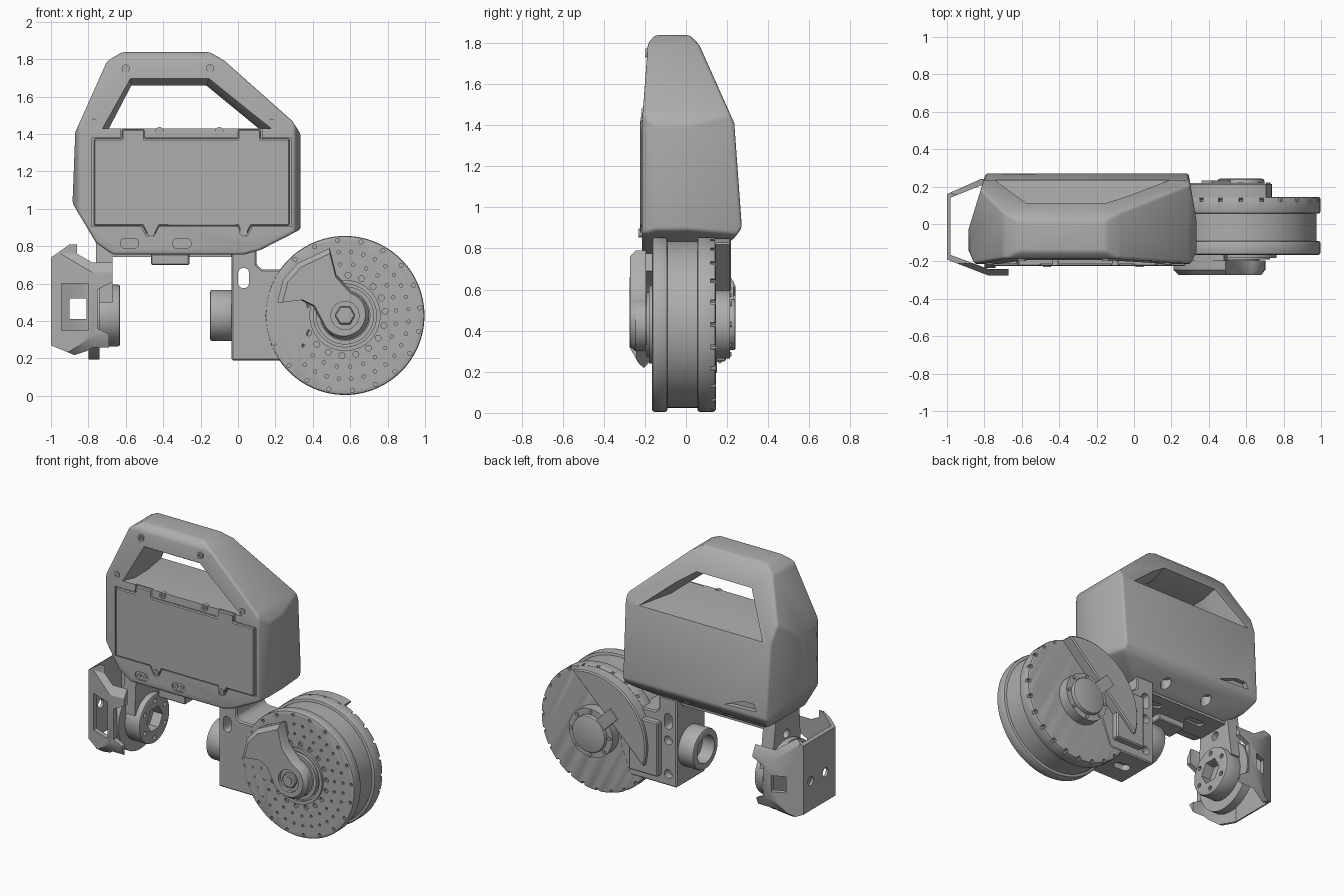
import bpy, bmesh
from math import cos, sin, pi, radians
from mathutils import Vector

if "Cube" in bpy.data.objects:
    bpy.data.objects.remove(bpy.data.objects["Cube"])

grey = bpy.data.materials.new("mid_grey")
grey.use_nodes = True
grey.diffuse_color = (0.42, 0.42, 0.42, 1)
grey.node_tree.nodes["Principled BSDF"].inputs["Base Color"].default_value = (0.42, 0.42, 0.42, 1)
parts = []


def place(axis, u, v, d):
    return {"x": (d, u, v), "y": (u, d, v), "z": (u, v, d)}[axis]


def loft(name, axis, sections):
    """Skin through (depth, outline) sections stacked along an axis."""
    bm = bmesh.new()
    rings = [[bm.verts.new(place(axis, u, v, d)) for u, v in pts] for d, pts in sections]
    n = len(rings[0])
    for a, b in zip(rings, rings[1:]):
        for i in range(n):
            bm.faces.new((a[i], a[(i + 1) % n], b[(i + 1) % n], b[i]))
    bm.faces.new(rings[0])
    bm.faces.new(rings[-1])
    bmesh.ops.recalc_face_normals(bm, faces=bm.faces)
    me = bpy.data.meshes.new(name)
    bm.to_mesh(me)
    bm.free()
    ob = bpy.data.objects.new(name, me)
    bpy.context.collection.objects.link(ob)
    me.materials.append(grey)
    parts.append(ob)
    return ob


def prism(name, axis, pts, a, b):
    return loft(name, axis, [(a, pts), (b, pts)])


def circle(u, v, r, n=64, start=0, end=2 * pi):
    return [(u + r * cos(start + (end - start) * i / n), v + r * sin(start + (end - start) * i / n)) for i in range(n)]


def rect(u0, u1, v0, v1):
    return [(u0, v0), (u1, v0), (u1, v1), (u0, v1)]


def slot(u, v, hu, hv, n=12):
    r = min(hu, hv)
    return [(u + r * cos(t) + (hu - r) * (1 if cos(t) > 0 else -1),
             v + r * sin(t) + (hv - r) * (1 if sin(t) > 0 else -1))
            for t in [2 * pi * (i + 0.5) / n for i in range(n)]]


def apply(ob, mod):
    bpy.context.view_layer.objects.active = ob
    bpy.ops.object.modifier_apply(modifier=mod.name)


def boolean(ob, op, *cutters):
    for c in cutters:
        mod = ob.modifiers.new("cut", "BOOLEAN")
        mod.operation, mod.solver, mod.object = op, "EXACT", c
        apply(ob, mod)
        parts.remove(c)
        bpy.data.objects.remove(c)


def bevel(ob, width, segments=2, angle=30):
    mod = ob.modifiers.new("bevel", "BEVEL")
    mod.width, mod.segments, mod.limit_method = width, segments, "ANGLE"
    mod.angle_limit = radians(angle)
    apply(ob, mod)
    return ob


def merge(name, obs):
    """Join separate solids into one object."""
    bm = bmesh.new()
    for o in obs:
        bm.from_mesh(o.data)
        if o is not obs[0]:
            parts.remove(o)
            bpy.data.objects.remove(o)
    bm.to_mesh(obs[0].data)
    bm.free()
    obs[0].name = name
    return obs[0]


# Main housing: front outline crossed with side and plan outlines
body = prism("housing", "y", [(-.62, 1.838), (-.15, 1.838), (-.07, 1.79), (.29, 1.47), (.335, 1.4), (.335, .89),
             (.12, .78), (.03, .755), (-.67, .755), (-.76, .82), (-.885, 1.03), (-.87, 1.41), (-.7, 1.79)], -.4, .4)
side = prism("side", "x", [(-.215, .7), (-.215, 1.4), (-.185, 1.8), (-.15, 1.838), (.02, 1.838), (.065, 1.79),
             (.235, 1.41), (.272, .9), (.235, .85), (.1, .755), (.1, .7)], -1, 1)
plan = prism("plan", "z", [(-.79, .28), (-.885, -.03), (-.885, -.14), (-.85, -.22), (.3, -.22), (.337, -.14),
             (.337, 0), (.29, .28)], .5, 2)
boolean(body, "INTERSECT", side, plan)
bevel(body, .022, 3, 25)

# Handle opening, wider at front and back
outer = [(-.74, 1.43), (.21, 1.43), (-.14, 1.73), (-.58, 1.73)]
inner = [(-.69, 1.43), (.11, 1.43), (-.17, 1.66), (-.57, 1.66)]
rear = [(-.75, 1.41), (.2, 1.41), (-.14, 1.73), (-.58, 1.73)]
boolean(body, "DIFFERENCE", loft("opening", "y", [(-.25, outer), (-.13, inner), (.0, inner), (.26, rear)]))

# Lid with hinge tabs and latch tongues, in a shallow recess
lid_pts = [(-.77, .91), (-.51, .91), (-.485, .86), (-.445, .86), (-.42, .91), (0, .91), (.015, .86), (.045, .86),
           (.07, .91), (.275, .91), (.275, 1.375), (.12, 1.375), (.12, 1.425), (0, 1.425), (0, 1.375), (-.5, 1.375),
           (-.5, 1.425), (-.62, 1.425), (-.62, 1.375), (-.77, 1.375)]
mid = Vector((-.247, 1.14))
recess = [tuple(mid + (Vector(p) - mid) * 1.02) for p in lid_pts]
boolean(body, "DIFFERENCE", prism("recess", "y", recess, -.3, -.2),
        prism("rear_pocket", "y", [(-.48, .93), (-.72, .94), (-.7, .985), (-.62, .985)], .235, .4),
        *[prism("pocket", "z", circle(x, .17, .035, 20), .6, .85) for x in (-.12, -.45)],
        *[prism("latch_slot", "y", slot(x, .815, .05, .028), -.3, -.205) for x in (-.58, -.3)])
bevel(prism("lid", "y", lid_pts, -.224, -.19), .006, 1)
for x, z, y in [(-.6, 1.75, -.19), (-.15, 1.75, -.19), (-.77, 1.46, -.209), (.18, 1.46, -.209), (-.42, 1.415, -.214),
                (-.1, 1.415, -.214), (-.465, .875, -.222), (.03, .875, -.222)]:
    screw = prism("screw", "y", circle(x, z, .022, 20), y - .008, y + .02)
    boolean(screw, "DIFFERENCE", prism("socket", "y", circle(x, z, .011, 6), y - .02, y))
for x in (-.6, -.56, -.32, -.28):
    prism("latch_pin", "y", circle(x, .815, .012, 12), -.212, -.19)

# Underside rail
rail = prism("rail", "z", rect(-.68, .1, -.14, .1), .742, .775)
boolean(rail, "DIFFERENCE", *[prism("rail_slot", "z", slot(x, 0, .07, .03), .7, .76) for x in (-.5, -.15)])
bevel(prism("rail_block", "y", rect(-.465, -.26, .7, .76), -.2, -.06), .006, 1)

# Wheel: front disc, drum and rear disc
cx, cz = .572, .43
wheel = bevel(prism("wheel_front_disc", "y", circle(cx, cz, .425, 96), -.165, -.09), .012, 2)
holes = []
for r, count, size in ((.402, 20, .011), (.34, 32, .009), (.275, 24, .009), (.215, 18, .016)):
    holes += [prism("hole", "y", circle(u, v, size, 10), -.3, -.145) for u, v in circle(cx, cz, r, count, .1, .1 + 2 * pi)]
boolean(wheel, "DIFFERENCE", merge("holes", holes))
prism("wheel_drum", "y", circle(cx, cz, .405, 96), -.1, .07)
rear_disc = bevel(prism("wheel_rear_disc", "y", circle(cx, cz, .425, 96), .055, .145), .012, 2)
notches = [prism("notch", "y", circle(u, v, .014, 10), .12, .3) for u, v in circle(cx, cz, .415, 24)]
boolean(rear_disc, "DIFFERENCE", merge("notches", notches))

# Raised rings and hubs on both wheel faces
for r, thick in ((.19, .016), (.155, .026)):
    ring = prism("front_ring", "y", circle(cx, cz, r), -.165 - thick, -.15)
    boolean(ring, "DIFFERENCE", prism("bore", "y", circle(cx, cz, r - .022), -.3, -.1))
half = radians(64.6)
bevel(prism("rear_cover", "y", circle(cx, cz, .42, 48, .75 * pi - half, .75 * pi + half), .13, .22), .008, 1)
prism("rear_flange", "y", circle(cx, cz, .165), .13, .215)
bevel(prism("rear_hub", "y", circle(cx, cz, .125), .2, .242), .012, 2)
for u, v in circle(cx, cz, .145, 8):
    prism("rear_bolt", "y", circle(u, v, .012, 10), .21, .222)
link = [(cx + a * .707 - b * .707, cz + a * .707 + b * .707) for a, b in rect(-.04, .04, .08, .26)]
prism("rear_link", "y", link, .13, .232)

# Cranked arm over the wheel front
arm_pts = [(.21, .5), (.24, .62), (.32, .71), (.49, .79), (.525, .65)] + circle(cx, cz, .13, 24, .4 * pi, -.95 * pi) \
          + [(.4, .48), (.33, .515)]
small = [(p[0] * .9 + .05, p[1] * .9 + .05) for p in arm_pts]
arm = loft("arm", "y", [(-.195, arm_pts), (-.245, arm_pts), (-.272, small)])
boolean(arm, "DIFFERENCE", prism("arm_bore", "y", circle(cx, cz, .075, 32), -.4, -.25))
prism("arm_foot", "y", [(.22, .51), (.25, .62), (.33, .71), (.48, .775), (.5, .69), (.35, .6), (.3, .52)], -.2, -.14)
prism("arm_collar", "y", circle(cx, cz, .1), -.2, -.14)
bevel(prism("axle_nut", "y", circle(cx, cz, .055, 6), -.268, -.2), .006, 1)
prism("axle_tip", "y", circle(cx, cz, .025, 20), -.274, -.2)

# Bracket block between housing and wheel
block = prism("bracket_block", "y", [(-.035, .19), (.32, .19), (.4, .4), (.32, .675), (.13, .675), (.1, .7), (.1, .79),
              (-.035, .79)], -.16, .15)
bevel(block, .008, 1)
boolean(block, "DIFFERENCE", prism("window", "y", slot(.03, .63, .03, .055), -.4, .4),
        prism("base_slot", "z", slot(.1, 0, .06, .035), .1, .23),
        *[prism("hole", "y", circle(x, z, .014, 12), -.3, -.13) for x, z in ((.16, .43), (.19, .58), (.19, .28))],
        *[prism("hole", "y", circle(.03, z, .03, 16), .1, .3) for z in (.27, .5)])
bevel(prism("bracket_rear_step", "y", [(.08, .25), (.3, .25), (.3, .62), (.08, .62)], .1, .195), .008, 1)

# Hollow shaft stub facing the fork
stub = bevel(prism("shaft_stub", "x", circle(0, cz, .137), -.15, -.02), .012, 2)
boolean(stub, "DIFFERENCE", prism("bore", "x", circle(0, cz, .092), -.3, -.06))

# Fork shell: faceted cup with open ends
shell = prism("fork_shell", "y", [(-1, .27), (-1, .74), (-.9, .81), (-.67, .81), (-.67, .61), (-.75, .57), (-.75, .36),
              (-.69, .33), (-.69, .19), (-.83, .2)], -.4, .4)
section = prism("section", "x", [(-.275, .32), (-.275, .66), (-.21, .76), (-.21, .82), (.13, .82), (.24, .62), (.24, .36),
                (.2, .27), (.13, .21), (.05, .18), (-.16, .18), (-.23, .24)], -1.2, -.5)
cup = [(-.6, .24), (-.82, .24), (-1, .16), (-1, -.19), (-.78, -.275), (-.6, -.275)]
hollow = [(-.5, .205), (-.82, .205), (-.982, .14), (-.982, -.165), (-.78, -.24), (-.5, -.24)]
boolean(shell, "INTERSECT", section, prism("cup", "z", cup, .1, 1))
boolean(shell, "DIFFERENCE", prism("hollow", "z", hollow, 0, 1),
        prism("front_window", "y", rect(-.945, -.8, .35, .6), -.4, 0),
        prism("rear_window", "y", rect(-.9, -.81, .41, .52), 0, .4),
        *[prism("side_hole", "x", circle(y, .47, .03, 16), -1.2, -.9) for y in (-.08, .08)])

# Fork hub with hexagonal bore, flange and hanger to the housing
prism("fork_flange", "x", circle(0, cz, .235), -.8, -.74)
hub = bevel(prism("fork_hub", "x", circle(0, cz, .165), -.76, -.63), .012, 2)
boolean(hub, "DIFFERENCE", prism("bore", "x", circle(0, cz, .085, 6), -.7, -.5),
        *[prism("hole", "x", circle(u, v, .016, 12), -.65, -.5) for u, v in circle(0, cz, .125, 6, .5, .5 + 2 * pi)])
hanger = prism("hanger", "x", [(-.16, .5), (.16, .5), (.11, .86), (-.14, .86)], -.76, -.67)
boolean(hanger, "DIFFERENCE", prism("hole", "x", circle(0, .7, .03, 16), -.9, -.5))

# Smooth shading with sharp edges kept
bpy.ops.object.select_all(action="DESELECT")
for ob in parts:
    ob.select_set(True)
bpy.context.view_layer.objects.active = body
bpy.ops.object.shade_smooth_by_angle(angle=radians(30))
